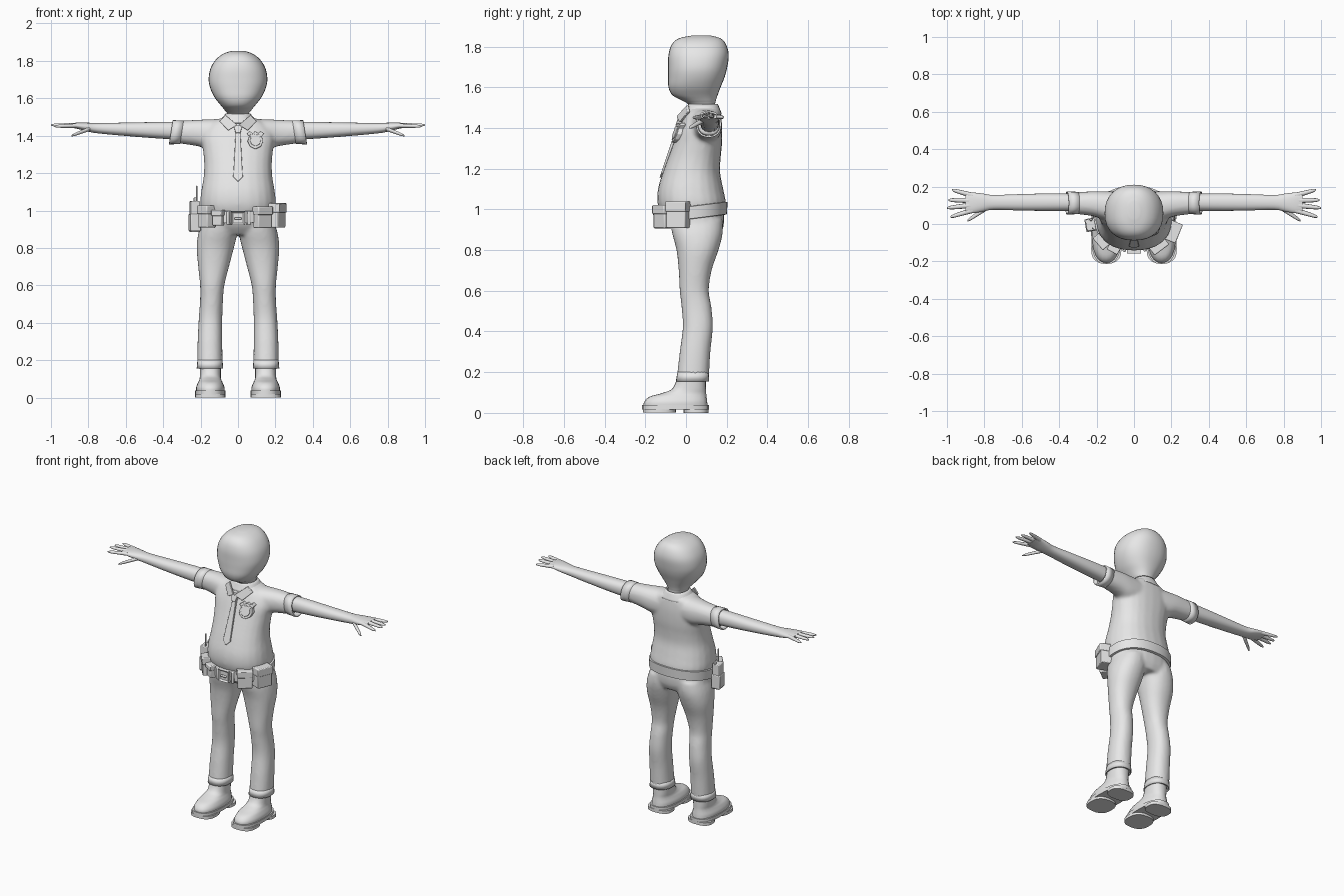
import bpy
import bmesh
from math import sin, cos, pi, radians, copysign
from mathutils import Vector, Matrix

start_cube = bpy.data.objects.get("Cube")
if start_cube:
    bpy.data.objects.remove(start_cube)

grey = bpy.data.materials.new("plain_grey")
grey.use_nodes = True
grey.diffuse_color = (0.8, 0.8, 0.8, 1)
grey.node_tree.nodes["Principled BSDF"].inputs["Base Color"].default_value = grey.diffuse_color


def catmull(rings, steps):
    """Smoothly interpolate a list of number tuples."""
    out = []
    last = len(rings) - 1
    for i in range(last):
        a, b, c, d = (rings[min(max(k, 0), last)] for k in range(i - 1, i + 3))
        for s in range(steps):
            t = s / steps
            out.append([q + t / 2 * (r - p + t * (2 * p - 5 * q + 4 * r - w + t * (3 * (q - r) + w - p)))
                        for p, q, r, w in zip(a, b, c, d)])
    return out + [list(rings[-1])]


def loft(bm, rings, axis="z", side=1, n=24, power=2.3, steps=4, caps=True):
    """Skin rounded sections; each ring is (position, low, high, low, high)."""
    loops = []
    for pos, a0, a1, b0, b1 in catmull(rings, steps):
        loop = []
        for k in range(n):
            c, s = cos(2 * pi * k / n), sin(2 * pi * k / n)
            u = (a0 + a1) / 2 + (a1 - a0) / 2 * copysign(abs(c) ** (2 / power), c)
            v = (b0 + b1) / 2 + (b1 - b0) / 2 * copysign(abs(s) ** (2 / power), s)
            x, y, z = (u, v, pos) if axis == "z" else (pos, u, v)
            loop.append(bm.verts.new((side * x, y, z)))
        loops.append(loop)
    for low, high in zip(loops, loops[1:]):
        for k in range(n):
            j = (k + 1) % n
            bm.faces.new((low[k], low[j], high[j], high[k]))
    if caps:
        bm.faces.new(loops[0])
        bm.faces.new(loops[-1])


def sym(rings):
    """Expand (height, half width, front, back) to full ring bounds."""
    return [(z, -w, w, y0, y1) for z, w, y0, y1 in rings]


def finish(name, bm, mirror=False, voxel=0, bevel=0, thick=0, angle=40):
    bmesh.ops.recalc_face_normals(bm, faces=bm.faces)
    mesh = bpy.data.meshes.new(name)
    bm.to_mesh(mesh)
    bm.free()
    mesh.materials.append(grey)
    ob = bpy.data.objects.new(name, mesh)
    bpy.context.collection.objects.link(ob)
    bpy.ops.object.select_all(action="DESELECT")
    ob.select_set(True)
    bpy.context.view_layer.objects.active = ob
    bpy.ops.object.shade_smooth_by_angle(angle=radians(angle))
    if thick:
        ob.modifiers.new("thickness", "SOLIDIFY").thickness = thick
    if bevel:
        mod = ob.modifiers.new("soft_edges", "BEVEL")
        mod.width, mod.segments = bevel, 2
    if mirror:
        ob.modifiers.new("mirror", "MIRROR").use_mirror_merge = False
    if voxel:
        mod = ob.modifiers.new("blend", "REMESH")
        mod.mode, mod.voxel_size, mod.use_smooth_shade = "VOXEL", voxel, True
        ob.modifiers.new("relax", "SMOOTH").iterations = 6
    return ob


# Head and neck
bm = bmesh.new()
loft(bm, sym([(1.45, .055, .02, .15), (1.51, .055, .015, .143), (1.535, .07, -.02, .147),
              (1.56, .09, -.066, .155), (1.6, .122, -.086, .17), (1.65, .147, -.088, .19),
              (1.7, .157, -.088, .203), (1.76, .147, -.086, .21), (1.81, .116, -.07, .197),
              (1.84, .075, -.035, .17), (1.854, .03, .03, .12)]), n=32)
finish("head", bm)

# Shirt: body and both sleeves blended together
bm = bmesh.new()
loft(bm, sym([(.97, .19, -.12, .185), (1.03, .203, -.14, .196), (1.1, .197, -.138, .183),
              (1.18, .184, -.115, .168), (1.25, .181, -.09, .17), (1.32, .187, -.064, .177),
              (1.4, .195, -.034, .178), (1.46, .16, -.008, .172), (1.49, .1, .005, .165),
              (1.505, .06, .02, .15)]))
for side in (-1, 1):
    loft(bm, [(.05, .0, .17, 1.32, 1.492), (.15, .02, .175, 1.325, 1.488),
              (.22, .042, .175, 1.345, 1.485), (.34, .057, .168, 1.362, 1.478)], "x", side)
finish("shirt", bm, voxel=.01)

# Sleeve cuffs
bm = bmesh.new()
loft(bm, [(.3, .053, .172, 1.356, 1.482), (.358, .05, .174, 1.353, 1.483)], "x", steps=1, caps=False)
for v in bm.verts:
    v.co.x += .15 * (1.42 - v.co.z)
finish("sleeve_cuffs", bm, mirror=True, thick=.008)

# Arms, palms and fingers
bm = bmesh.new()
loft(bm, [(.3, .07, .162, 1.378, 1.475), (.45, .07, .163, 1.387, 1.473), (.6, .072, .16, 1.399, 1.47),
          (.75, .076, .155, 1.413, 1.468), (.81, .066, .163, 1.424, 1.47),
          (.86, .058, .168, 1.437, 1.47), (.9, .062, .166, 1.445, 1.466)], "x")
finish("arms", bm, mirror=True, angle=60)
bm = bmesh.new()
for start, tip in (((.86, .074, 1.454), (.982, .038, 1.45)), ((.87, .1, 1.457), (1, .086, 1.457)),
                   ((.87, .126, 1.457), (.992, .128, 1.456)), ((.86, .152, 1.455), (.972, .182, 1.452)),
                   ((.79, .085, 1.438), (.89, .018, 1.4))):
    rings = []
    for t, r in ((0, .015), (.5, .0125), (.85, .01), (1, .004)):
        x, y, z = Vector(start).lerp(Vector(tip), t)
        rings.append((x, y - r, y + r, z - r * .8, z + r * .8))
    loft(bm, rings, "x", n=10, power=2, steps=2)
finish("fingers", bm, mirror=True, angle=60)

# Trousers: hips and both legs blended together
bm = bmesh.new()
loft(bm, sym([(.87, .16, -.04, .165), (.91, .195, -.075, .183), (.96, .195, -.1, .188),
              (1.0, .19, -.11, .185)]))
for side in (-1, 1):
    loft(bm, [(.16, .082, .218, -.047, .112), (.3, .084, .216, -.031, .12), (.42, .084, .21, -.016, .132),
              (.52, .08, .203, -.022, .125), (.6, .073, .203, -.031, .112), (.7, .048, .213, -.036, .126),
              (.8, .022, .221, -.047, .16), (.88, .004, .212, -.068, .18), (.95, 0, .19, -.08, .18)],
         side=side, power=2.2)
finish("trousers", bm, voxel=.0095)

# Trouser hems
bm = bmesh.new()
loft(bm, [(.155, .079, .221, -.05, .114), (.2, .083, .217, -.042, .112)], steps=1, caps=False)
finish("trouser_hems", bm, mirror=True, thick=.006)

# Boots
bm = bmesh.new()
loft(bm, [(.03, .072, .224, -.208, .106), (.055, .072, .224, -.205, .104), (.08, .082, .214, -.178, .101),
          (.098, .09, .206, -.115, .099), (.125, .092, .204, -.062, .098), (.21, .09, .206, -.035, .096)])
finish("boots", bm, mirror=True, angle=60)

# Boot soles, with a gap between heel and front pad
bm = bmesh.new()
for low, high, front, back in ((.016, .038, -.215, .112), (.001, .02, -.212, -.05), (0, .02, -.012, .111)):
    loft(bm, [(low, .067, .229, front, back), (high, .067, .229, front, back)], steps=1, power=2.6)
finish("boot_soles", bm, mirror=True)


# Belt, tilted down at the front
def belt_tilt(y):
    return .125 * (y - .03)


bm = bmesh.new()
loft(bm, sym([(.953, .2, -.132, .192), (.955, .208, -.14, .201), (1.015, .21, -.142, .204),
              (1.017, .2, -.132, .192)]), n=40, steps=1)
for v in bm.verts:
    v.co.z += belt_tilt(v.co.y)
finish("belt", bm, angle=30)


def belt_box(name, degrees, size, out=0, lift=0):
    """Box fixed to the belt, turned to face outward."""
    a = radians(degrees)
    x, y = (.205 + out) * sin(a), .03 - (.168 + out) * cos(a)
    spot = Matrix.Translation((x, y, .98 + belt_tilt(y) + lift))
    bm = bmesh.new()
    bmesh.ops.create_cube(bm, size=1, matrix=spot @ Matrix.Rotation(a, 4, "Z") @ Matrix.Diagonal((*size, 1)))
    return finish(name, bm, bevel=.005)


# Belt pouches with flaps
for name, degrees, w, d, h in (("left_front", 37, .09, .05, .11), ("left_side", 68, .1, .075, .125),
                               ("right_side", -50, .075, .06, .115), ("right_front", -29, .055, .04, .08)):
    belt_box(name + "_pouch", degrees, (w, d, h), .012)
    belt_box(name + "_pouch_flap", degrees, (w + .008, d + .008, h * .4), .014, h * .34)

# Belt keepers
for degrees in (-14, 16):
    belt_box("belt_keeper", degrees, (.018, .03, .076))

# Buckle: frame with sunken middle and a prong
bm = bmesh.new()
bmesh.ops.create_cube(bm, size=1, matrix=Matrix.Translation((0, -.142, .96)) @ Matrix.Diagonal((.074, .03, .074, 1)))
face = min(bm.faces, key=lambda f: f.calc_center_median().y)
bmesh.ops.inset_region(bm, faces=[face], thickness=.013)
bmesh.ops.translate(bm, verts=face.verts, vec=(0, .01, 0))
finish("buckle", bm)
belt_box("buckle_prong", 0, (.04, .014, .012), .013)

# Radio with antenna and knob
belt_box("radio", -80, (.062, .05, .165), .03, -.008)
belt_box("radio_holster", -80, (.07, .058, .09), .03, -.04)
belt_box("radio_antenna", -74, (.009, .009, .1), .025, .11)
belt_box("radio_knob", -88, (.014, .014, .025), .025, .08)


def chest(z):
    """Front line of the shirt at a height."""
    return -.029 - .335 * (1.44 - z)


def plate(name, points, depth, out, turn=0, mirror=False):
    """Flat outline laid on the chest and thickened."""
    bm = bmesh.new()
    mid = sum(x for x, z in points) / len(points)
    face = bm.faces.new([bm.verts.new((x, chest(z) - out + turn * (x - mid), z)) for x, z in points])
    grown = bmesh.ops.extrude_face_region(bm, geom=[face])["geom"]
    bmesh.ops.translate(bm, verts=[g for g in grown if isinstance(g, bmesh.types.BMVert)], vec=(0, depth, 0))
    return finish(name, bm, mirror=mirror, bevel=.002)


# Tie and knot
plate("tie", [(-.012, 1.43), (-.026, 1.18), (0, 1.155), (.026, 1.18), (.012, 1.43)], .022, .006)
plate("tie_knot", [(-.024, 1.455), (-.013, 1.415), (.013, 1.415), (.024, 1.455)], .03, .014)

# Badge: shield outline with raised centre
half = [(0, 1.328), (.03, 1.343), (.042, 1.37), (.034, 1.395), (.046, 1.412), (.03, 1.424), (.014, 1.414)]
outline = half + [(0, 1.424)] + [(-x, z) for x, z in reversed(half[1:])]
for name, scale, out in (("badge", 1, .002), ("badge_centre", .7, .007)):
    plate(name, [(.093 + x * scale, 1.38 + (z - 1.38) * scale) for x, z in outline], .026, out, turn=.25)

# Collar band and front wings
bm = bmesh.new()
loft(bm, sym([(1.468, .108, -.01, .176), (1.49, .09, .0, .168), (1.518, .066, .012, .156)]), steps=2, caps=False)
finish("collar_band", bm, thick=.008)
plate("collar_wings", [(.004, 1.458), (.052, 1.428), (.1, 1.478), (.066, 1.51)], .012, -.002, turn=.5, mirror=True)
